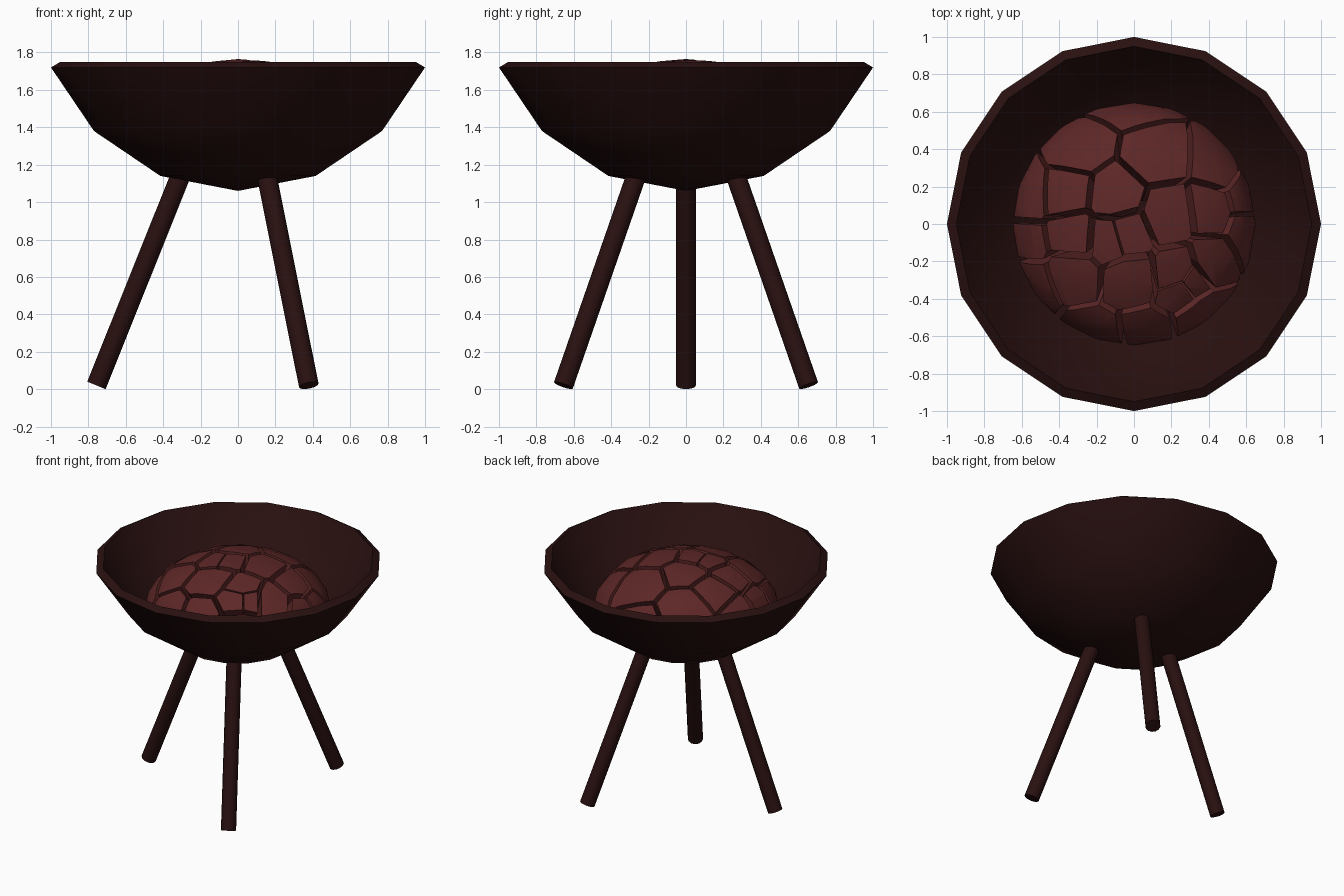
import bpy, bmesh, math, random
from mathutils import Vector, Matrix

random.seed(4)
if "Cube" in bpy.data.objects:
    bpy.data.objects.remove(bpy.data.objects["Cube"])


def material(name, rgb):
    m = bpy.data.materials.new(name)
    m.use_nodes = True
    m.diffuse_color = (*rgb, 1)
    m.node_tree.nodes["Principled BSDF"].inputs["Base Color"].default_value = (*rgb, 1)
    return m


iron = material("dark iron", (0.022, 0.005, 0.005))
ember = material("ember red", (0.11, 0.02, 0.02))


def finish(bm, name, mat, angle=30):
    mesh = bpy.data.meshes.new(name)
    bm.to_mesh(mesh)
    bm.free()
    ob = bpy.data.objects.new(name, mesh)
    bpy.context.collection.objects.link(ob)
    mesh.materials.append(mat)
    bpy.ops.object.select_all(action="DESELECT")
    ob.select_set(True)
    bpy.context.view_layer.objects.active = ob
    bpy.ops.object.shade_smooth_by_angle(angle=math.radians(angle))
    return ob


# Bowl: thick-walled profile spun around the vertical axis
profile = [(0, 1.06), (0.415, 1.14), (0.77, 1.38), (1.0, 1.72),
           (0.95, 1.75), (0.73, 1.425), (0.39, 1.2), (0, 1.12)]
bm = bmesh.new()
pts = [bm.verts.new((r, 0, z)) for r, z in profile]
edges = [bm.edges.new(pair) for pair in zip(pts, pts[1:])]
bmesh.ops.spin(bm, geom=pts + edges, cent=(0, 0, 0), axis=(0, 0, 1),
               angle=math.tau, steps=16, use_duplicate=False)
bmesh.ops.remove_doubles(bm, verts=bm.verts, dist=0.001)
bmesh.ops.recalc_face_normals(bm, faces=bm.faces)
finish(bm, "bowl", iron)

# Legs: three splayed rods, one pointing to -x
for i, name in enumerate(("right_leg", "front_left_leg", "back_left_leg")):
    spin = Matrix.Rotation(math.pi + i * math.tau / 3, 3, "Z")
    foot, top = spin @ Vector((0.757, 0, 0.02)), spin @ Vector((0.3, 0, 1.16))
    axis = top - foot
    place = Matrix.Translation((foot + top) / 2) @ axis.to_track_quat("Z", "Y").to_matrix().to_4x4()
    bm = bmesh.new()
    bmesh.ops.create_cone(bm, cap_ends=True, segments=12, radius1=0.053,
                          radius2=0.053, depth=axis.length, matrix=place)
    finish(bm, name, iron, 35)

# Coals: a low dome split into cells around seed points
WIDE, HIGH, BASE = 0.65, 0.41, 1.355
centres = [(-.29, .4), (.12, .36), (.45, .3), (-.1, .14), (-.36, .16), (-.56, .13),
           (-.33, -.05), (-.57, -.1), (-.33, -.27), (-.02, -.3), (.18, .05), (.42, .08),
           (.42, -.2), (-.12, -.07), (-.05, -.05), (.23, -.27), (.29, -.31), (.25, -.34),
           (.59, -.02), (.58, .13), (-.02, .63), (-.2, -.57), (.06, -.57), (.36, -.48),
           (-.53, -.3)]
seeds = []
for x, y in centres:
    h = math.sqrt(max(0, 1 - (x * x + y * y) / WIDE ** 2))
    seeds.append(Vector((x, y, BASE + HIGH * h * 0.9)))

for i, seed in enumerate(seeds):
    bm = bmesh.new()
    bmesh.ops.create_icosphere(bm, subdivisions=3, radius=1)
    for v in bm.verts:
        v.co.x *= WIDE
        v.co.y *= WIDE
        v.co.z = BASE + v.co.z * HIGH * (1 if v.co.z > 0 else 0.35)
    for other in seeds:
        if other is seed or not bm.faces:
            continue
        away = (other - seed).normalized()
        gap = min(0.017, (other - seed).length * 0.08) * random.uniform(0.7, 1.2)
        cut = bmesh.ops.bisect_plane(bm, geom=bm.verts[:] + bm.edges[:] + bm.faces[:],
                                     dist=0.0001, plane_co=(seed + other) / 2 - away * gap,
                                     plane_no=away, clear_outer=True)
        rim = [e for e in cut["geom_cut"] if isinstance(e, bmesh.types.BMEdge)]
        if rim:
            bmesh.ops.holes_fill(bm, edges=rim, sides=0)
    bmesh.ops.recalc_face_normals(bm, faces=bm.faces)
    finish(bm, f"coal_{i + 1}", ember, 20)
